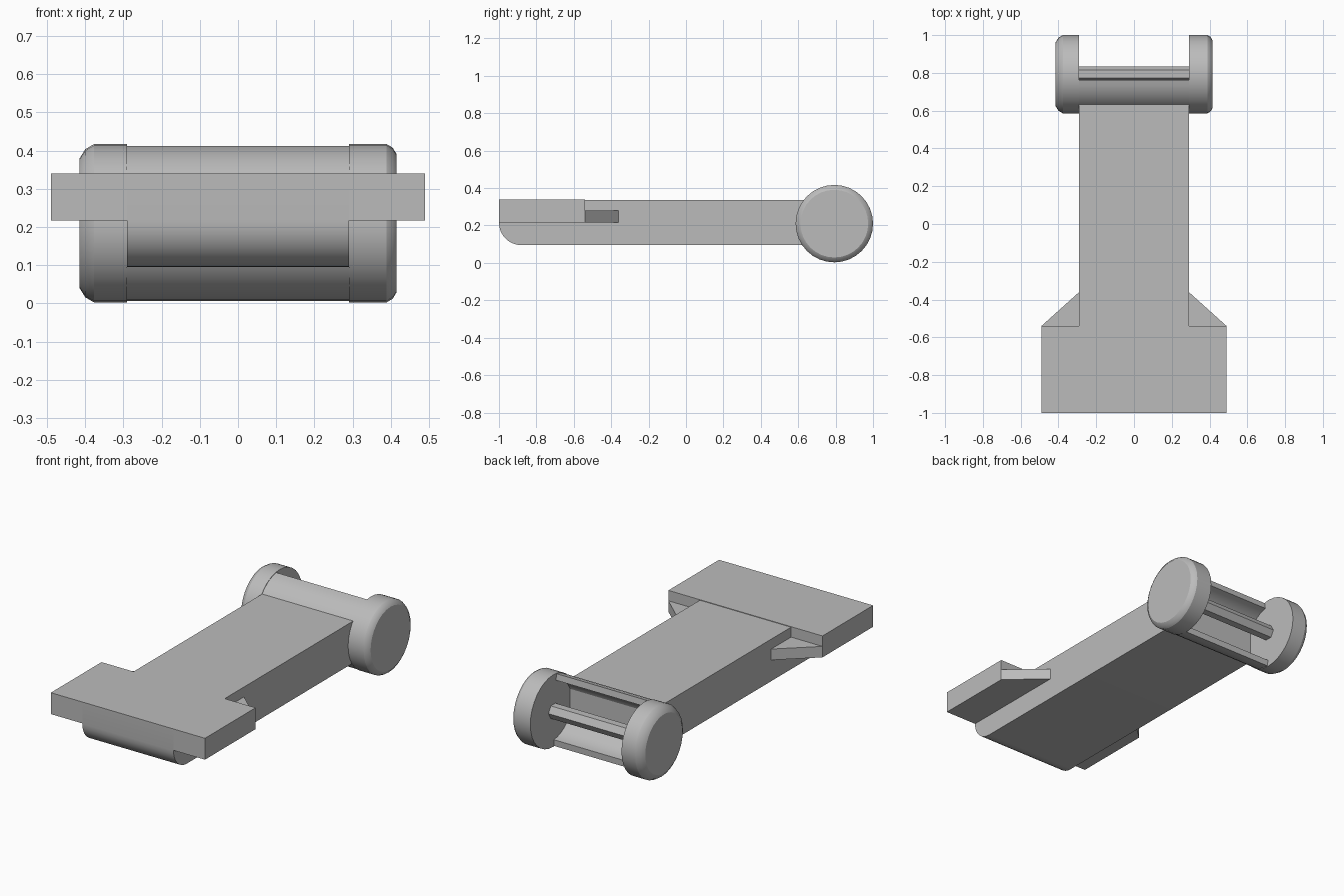
import bpy, bmesh, math
from mathutils import Vector

cube = bpy.data.objects.get("Cube")
if cube:
    bpy.data.objects.remove(cube, do_unlink=True)

grey = bpy.data.materials.new("plain grey")
grey.use_nodes = True
GREY = (0.5, 0.5, 0.5, 1)
grey.diffuse_color = GREY
grey.node_tree.nodes["Principled BSDF"].inputs["Base Color"].default_value = GREY

AXLE_Y, AXLE_Z, RADIUS = 0.793, 0.21, 0.207


def finish(bm, name, smooth=False):
    bmesh.ops.recalc_face_normals(bm, faces=bm.faces)
    mesh = bpy.data.meshes.new(name)
    bm.to_mesh(mesh)
    bm.free()
    mesh.materials.append(grey)
    obj = bpy.data.objects.new(name, mesh)
    bpy.context.collection.objects.link(obj)
    if smooth:
        bpy.ops.object.select_all(action='DESELECT')
        obj.select_set(True)
        bpy.context.view_layer.objects.active = obj
        bpy.ops.object.shade_smooth_by_angle(angle=math.radians(30))
    return obj


def prism(name, points, offset, smooth=False):
    """Extrude a closed outline along an offset."""
    bm = bmesh.new()
    face = bm.faces.new([bm.verts.new(p) for p in points])
    new = bmesh.ops.extrude_face_region(bm, geom=[face])["geom"]
    verts = [v for v in new if isinstance(v, bmesh.types.BMVert)]
    bmesh.ops.translate(bm, verts=verts, vec=Vector(offset))
    return finish(bm, name, smooth)


def arc(cy, cz, r, start, end, n):
    angles = [math.radians(start + (end - start) * i / n) for i in range(n + 1)]
    return [(cy + r * math.cos(a), cz + r * math.sin(a)) for a in angles]


def across(name, outline, half, smooth=False):
    """Extrude a side outline (y, z) across the width."""
    return prism(name, [(-half, y, z) for y, z in outline], (2 * half, 0, 0), smooth)


# Long shaft with a rounded lower front edge
nose = arc(-0.88, 0.215, 0.12, 180, 270, 8)
across("shaft", [(0.64, 0.096), (0.64, 0.337), (-1, 0.337)] + nose, 0.29, True)

# Wide flat head
prism("head_plate", [(-0.49, -1, 0.217), (0.49, -1, 0.217),
                     (0.49, -0.54, 0.217), (-0.49, -0.54, 0.217)], (0, 0, 0.123))

# Triangular braces behind the head
for side, label in ((-1, "right"), (1, "left")):
    prism(label + "_brace", [(side * 0.29, -0.54, 0.217), (side * 0.49, -0.54, 0.217),
                             (side * 0.29, -0.36, 0.217)], (0, 0, 0.063))

# Curved trough, open at the back
outer = arc(AXLE_Y, AXLE_Z, 0.204, 99, 268, 20)
inner = arc(AXLE_Y, AXLE_Z, 0.168, 268, 99, 20)
across("trough", outer + inner, 0.30, True)

# Thin axle between the end discs
across("axle", arc(AXLE_Y, AXLE_Z, 0.042, 0, 300, 5), 0.30)

# End discs with bevelled outer rims
for side, label, bevel in ((-1, "right", 0.038), (1, "left", 0.026)):
    profile = [(0.29, RADIUS), (0.415 - bevel, RADIUS),
               (0.415 - bevel * 0.4, RADIUS - bevel * 0.35), (0.415, RADIUS - bevel)]
    bm = bmesh.new()
    rings = []
    for x, r in profile:
        rings.append([bm.verts.new((side * x, y, z))
                      for y, z in arc(AXLE_Y, AXLE_Z, r, 0, 360, 32)[:-1]])
    for a, b in zip(rings, rings[1:]):
        for i in range(len(a)):
            j = (i + 1) % len(a)
            bm.faces.new((a[i], a[j], b[j], b[i]))
    bm.faces.new(rings[0])
    bm.faces.new(rings[-1])
    finish(bm, label + "_end_disc", True)
